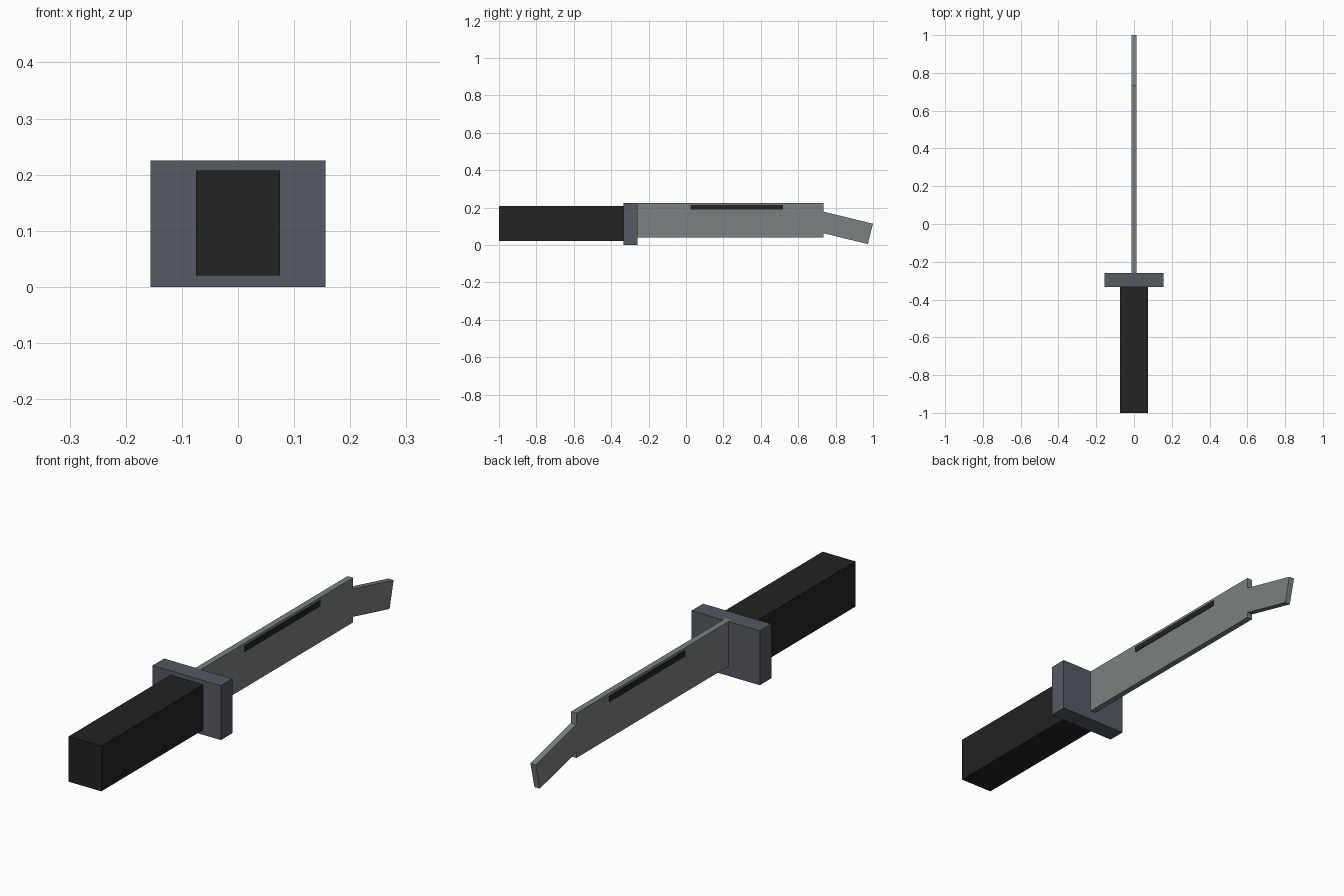
import bpy
from mathutils import Matrix, Vector

if "Cube" in bpy.data.objects:
    bpy.data.objects.remove(bpy.data.objects["Cube"], do_unlink=True)


def material(name, rgb):
    mat = bpy.data.materials.new(name)
    mat.use_nodes = True
    mat.diffuse_color = (*rgb, 1)
    mat.node_tree.nodes["Principled BSDF"].inputs["Base Color"].default_value = (*rgb, 1)
    return mat


def box(name, mat, size, centre, tilt=0.0):
    """Box of the given size, tilted about the x axis."""
    bpy.ops.mesh.primitive_cube_add(size=1)
    obj = bpy.context.object
    obj.name = name
    obj.data.transform(Matrix.Rotation(tilt, 4, "X") @ Matrix.Diagonal((*size, 1)))
    obj.location = centre
    obj.data.materials.append(mat)
    return obj


black = material("black grip", (0.016, 0.016, 0.016))
slate = material("slate guard", (0.093, 0.1, 0.122))
steel = material("grey steel", (0.2, 0.215, 0.22))

blade_width = 0.025

# Grip and guard
box("handle", black, (0.15, 0.67, 0.187), (0, -0.665, 0.114))
box("guard", slate, (0.312, 0.075, 0.225), (0, -0.297, 0.1125))

# Straight blade
box("blade", steel, (blade_width, 1.01, 0.185), (0, 0.229, 0.1325))

# Drooping tip, its root buried in the blade
tilt = -0.24
tip_length = 0.3
tip_end = Vector((0, 0.986, 0.059))
along = Matrix.Rotation(tilt, 3, "X") @ Vector((0, 1, 0))
box("blade_tip", steel, (blade_width - 0.0004, tip_length, 0.112),
    tip_end - along * tip_length / 2, tilt)

# Dark groove on each side of the blade
for side, x in (("left", 1), ("right", -1)):
    box("groove_" + side, black, (0.004, 0.495, 0.025),
        (x * blade_width / 2, 0.272, 0.202))
